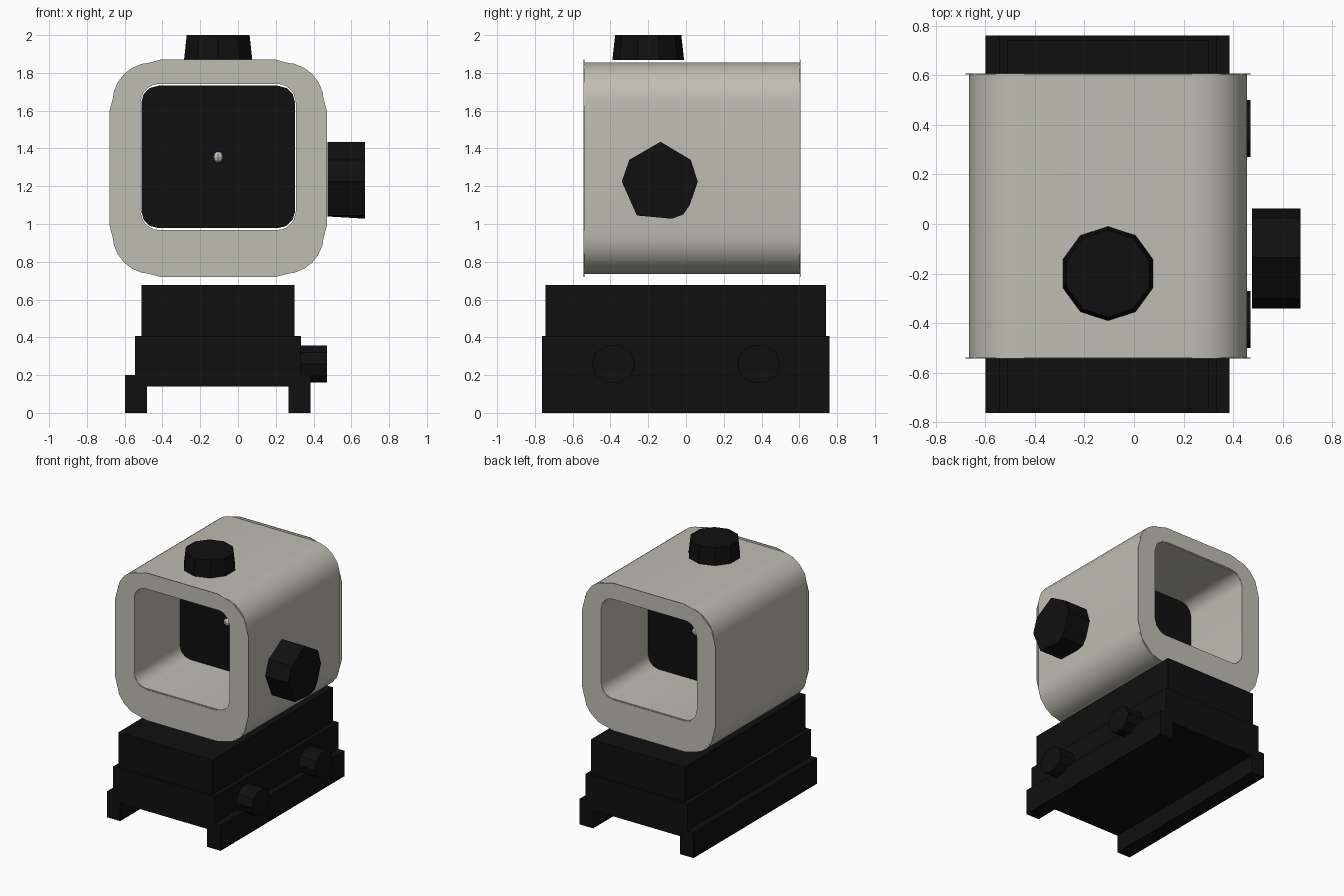
import bpy, bmesh, math
from mathutils import Matrix, Vector

cube = bpy.data.objects.get("Cube")
if cube:
    bpy.data.objects.remove(cube, do_unlink=True)

CX, CZ = -0.105, 1.295    # centre line of the housing
HOLE_Z = 1.355            # centre height of the window


def material(name, rgb):
    m = bpy.data.materials.new(name)
    m.use_nodes = True
    m.diffuse_color = (*rgb, 1)
    bsdf = m.node_tree.nodes["Principled BSDF"]
    bsdf.inputs["Base Color"].default_value = (*rgb, 1)
    bsdf.inputs["Roughness"].default_value = 0.8
    return m


BLACK = material("matte black", (0.005, 0.005, 0.005))
GREY = material("warm grey", (0.52, 0.51, 0.45))


def finish(name, bm, mat, smooth=False):
    bmesh.ops.recalc_face_normals(bm, faces=bm.faces[:])
    mesh = bpy.data.meshes.new(name)
    bm.to_mesh(mesh)
    bm.free()
    mesh.materials.append(mat)
    ob = bpy.data.objects.new(name, mesh)
    bpy.context.collection.objects.link(ob)
    if smooth:
        bpy.ops.object.select_all(action='DESELECT')
        ob.select_set(True)
        bpy.context.view_layer.objects.active = ob
        bpy.ops.object.shade_smooth_by_angle(angle=math.radians(40))
    return ob


def box(name, x, y, z, mat=BLACK):
    bm = bmesh.new()
    bmesh.ops.create_cube(bm, size=1)
    for v in bm.verts:
        v.co = Vector([a + (b - a) * (c + 0.5) for (a, b), c in zip((x, y, z), v.co)])
    return finish(name, bm, mat)


def prism(name, loop, top, mat=BLACK):
    # Solid between two matching outlines
    bm = bmesh.new()
    a = [bm.verts.new(p) for p in loop]
    b = [bm.verts.new(p) for p in top]
    bm.faces.new(a)
    bm.faces.new(b)
    for i in range(len(a)):
        j = (i + 1) % len(a)
        bm.faces.new((a[i], a[j], b[j], b[i]))
    return finish(name, bm, mat)


def rounded(cx, cz, hx, hz, r, segs, y):
    # Rounded rectangle facing along y
    pts = []
    for k, (sx, sz) in enumerate(((1, 1), (-1, 1), (-1, -1), (1, -1))):
        for i in range(segs + 1):
            t = math.pi / 2 * (k + i / segs)
            pts.append((cx + sx * (hx - r) + r * math.cos(t), y,
                        cz + sz * (hz - r) + r * math.sin(t)))
    return pts


def frame(name, outer, inner, y0, y1, segs, smooth):
    # Hollow rounded tube or ring
    bm = bmesh.new()
    loops = [[bm.verts.new(p) for p in rounded(*dims, segs, y)]
             for dims, y in ((outer, y0), (outer, y1), (inner, y1), (inner, y0))]
    for k in range(4):
        a, b = loops[k], loops[(k + 1) % 4]
        for i in range(len(a)):
            j = (i + 1) % len(a)
            bm.faces.new((a[i], a[j], b[j], b[i]))
    return finish(name, bm, mat=GREY, smooth=smooth)


# Housing tube and the slightly larger rims on both ends
frame("housing", (CX, CZ, 0.56, 0.56, 0.21), (CX, HOLE_Z, 0.411, 0.387, 0.1),
      -0.538, 0.603, 6, True)
for name, y in (("front_rim", -0.542), ("back_rim", 0.603)):
    frame(name, (CX, CZ, 0.575, 0.575, 0.27), (CX, HOLE_Z, 0.413, 0.395, 0.11),
          y, y + 0.004, 3, False)

# Dark pane across the middle of the tube, with the aiming dot
prism("pane", rounded(CX, HOLE_Z, 0.407, 0.377, 0.09, 3, 0.015),
      rounded(CX, HOLE_Z, 0.407, 0.377, 0.09, 3, 0.035))
bm = bmesh.new()
bmesh.ops.create_uvsphere(bm, u_segments=8, v_segments=6, radius=0.03,
                          matrix=Matrix.Translation((CX, 0.025, HOLE_Z)))
finish("aiming_dot", bm, GREY)


# Top knob, slightly tapered
def ring(r, z):
    return [(CX + r * math.cos(t), -0.2 + r * math.sin(t), z)
            for t in (math.pi / 2 + i * math.tau / 10 for i in range(10))]


prism("top_knob", ring(0.19, 1.868), ring(0.175, 2.0))

# Side knob with an uneven faceted outline
outline = ((-0.135, 1.435), (0.025, 1.34), (0.062, 1.225), (0.02, 1.1),
           (-0.015, 1.05), (-0.075, 1.028), (-0.26, 1.045), (-0.34, 1.225),
           (-0.3, 1.34))
prism("side_knob", [(0.475, y, max(z, 1.04)) for y, z in outline],
      [(0.672, y, z) for y, z in outline])

# Stepped mount
box("mount_top", (-0.51, 0.3), (-0.745, 0.742), (0.4, 0.678))
box("mount_body", (-0.545, 0.333), (-0.762, 0.76), (0.14, 0.408))
for name, x in (("right_rail", (-0.598, -0.482)), ("left_rail", (0.268, 0.384))):
    box(name, x, (-0.762, 0.76), (0, 0.2))

# Clamp bolts on the left side
for name, yc in (("front_bolt", -0.385), ("back_bolt", 0.385)):
    loops = [[(x, yc + 0.115 * math.cos(t), 0.258 + 0.103 * math.sin(t))
              for t in (i * math.tau / 10 for i in range(10))] for x in (0.32, 0.47)]
    prism(name, *loops)
